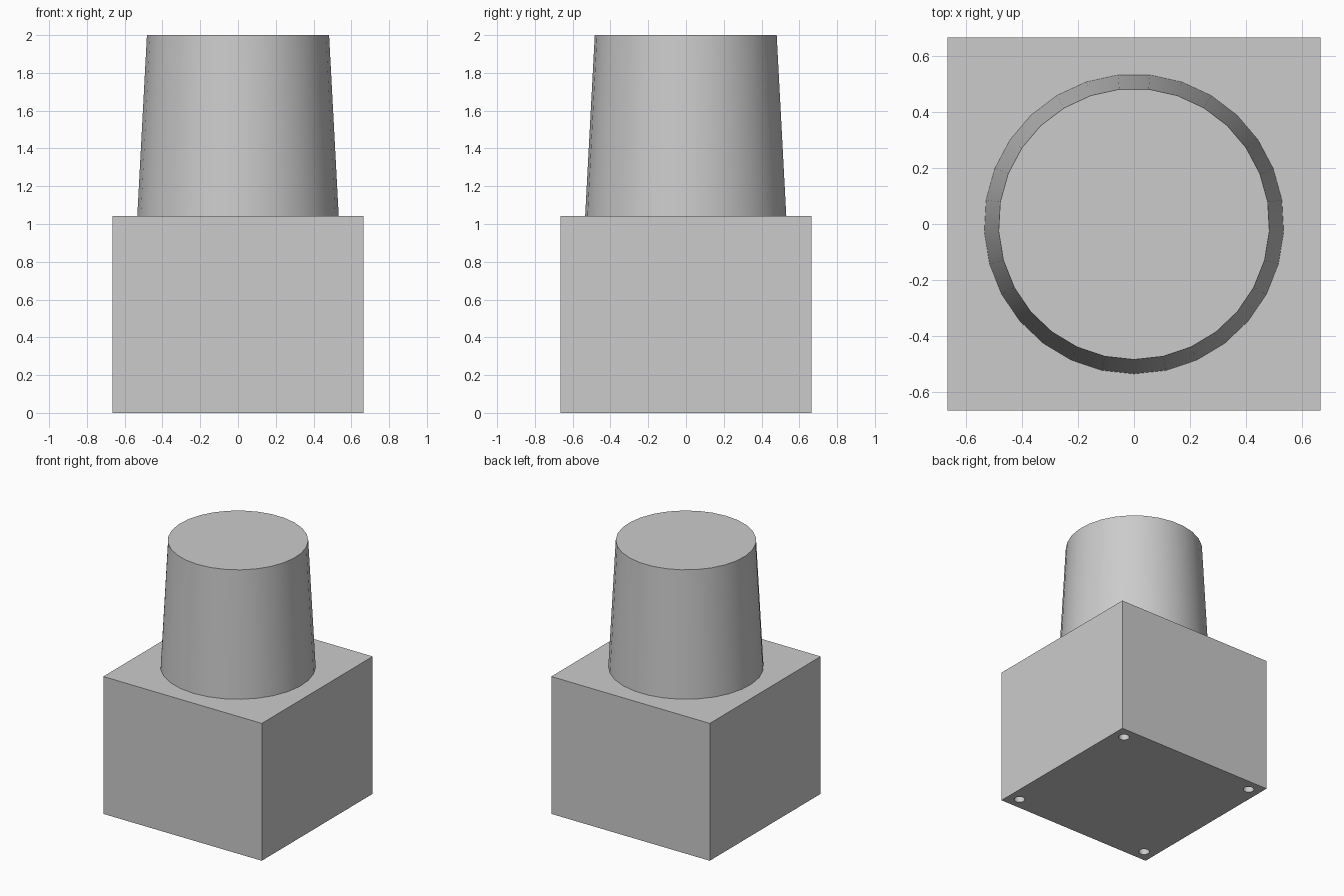
import bpy
import math

old = bpy.data.objects.get("Cube")
if old:
    bpy.data.objects.remove(old, do_unlink=True)

HALF = 0.665       # half width of the square base
BASE_H = 1.042     # height of the base
TOP_Z = 2.0
HOLE = 0.575       # hole centre distance from each axis
HOLE_R = 0.038
HOLE_DEPTH = 0.2

grey = bpy.data.materials.new("light_grey")
grey.use_nodes = True
colour = (0.6, 0.6, 0.6, 1.0)
grey.diffuse_color = colour
grey.node_tree.nodes["Principled BSDF"].inputs["Base Color"].default_value = colour


def name_last(name):
    obj = bpy.context.object
    obj.name = obj.data.name = name
    obj.data.materials.append(grey)
    return obj


# Square base block
bpy.ops.mesh.primitive_cube_add(size=1, location=(0, 0, BASE_H / 2))
base = name_last("base_block")
base.scale = (2 * HALF, 2 * HALF, BASE_H)
bpy.ops.object.transform_apply(location=True, rotation=False, scale=True)

# Blind round holes in the four bottom corners
for sx in (-1, 1):
    for sy in (-1, 1):
        bpy.ops.mesh.primitive_cylinder_add(
            vertices=24, radius=HOLE_R, depth=2 * HOLE_DEPTH,
            location=(sx * HOLE, sy * HOLE, 0))
        cutter = name_last("hole_cutter")
        cutter.hide_render = True
        cut = base.modifiers.new("corner_hole", 'BOOLEAN')
        cut.operation = 'DIFFERENCE'
        cut.solver = 'EXACT'
        cut.object = cutter
        bpy.context.view_layer.objects.active = base
        bpy.ops.object.modifier_apply(modifier=cut.name)
        bpy.data.objects.remove(cutter, do_unlink=True)

bpy.ops.object.select_all(action='DESELECT')
base.select_set(True)
bpy.context.view_layer.objects.active = base
bpy.ops.object.shade_smooth_by_angle(angle=math.radians(30))

# Tapered round post, one corner pointing to the front
bpy.ops.mesh.primitive_cone_add(
    vertices=29, radius1=0.534, radius2=0.483, depth=TOP_Z - BASE_H,
    location=(0, 0, (TOP_Z + BASE_H) / 2), rotation=(0, 0, math.pi))
name_last("tapered_post")
bpy.ops.object.transform_apply(location=True, rotation=True, scale=True)
bpy.ops.object.shade_smooth_by_angle(angle=math.radians(30))
